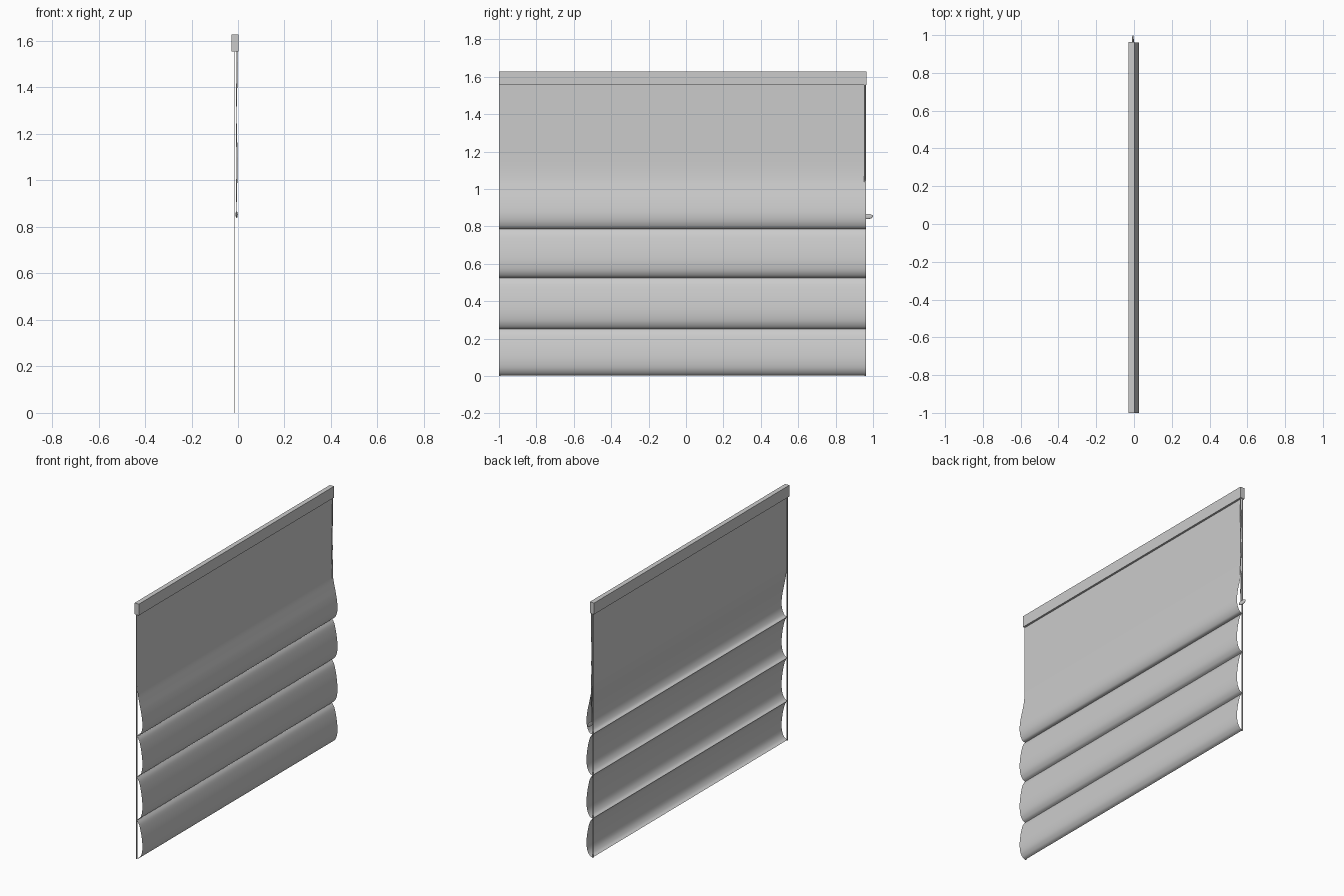
import bpy, bmesh, math

if "Cube" in bpy.data.objects:
    bpy.data.objects.remove(bpy.data.objects["Cube"])

Y0, Y1 = -1.0, 0.964          # blind ends
TOP, RAIL = 1.627, 1.555      # headrail top and bottom
BACK = -0.014                 # plane of the cords and fold lines


def box(name, lo, hi):
    bpy.ops.mesh.primitive_cube_add(size=1, location=[(a + b) / 2 for a, b in zip(lo, hi)])
    ob = bpy.context.object
    ob.name = name
    ob.scale = [b - a for a, b in zip(lo, hi)]
    bpy.ops.object.transform_apply(location=False, rotation=False, scale=True)
    return ob


def spline(pts, steps=6):
    # Catmull-Rom smoothing of a 2D profile
    out = []
    for i in range(len(pts) - 1):
        p = [pts[max(i - 1, 0)], pts[i], pts[i + 1], pts[min(i + 2, len(pts) - 1)]]
        for s in range(steps):
            t = s / steps
            out.append([0.5 * (2 * b + (c - a) * t + (2 * a - 5 * b + 4 * c - d) * t * t
                               + (3 * b - a - 3 * c + d) * t ** 3) for a, b, c, d in zip(*p)])
    return out + [list(pts[-1])]


# headrail
box("headrail", (-0.028, Y0, RAIL), (0.002, Y1, TOP))

# fabric profile: flat upper part easing into the first fold, then three sagging folds
profile = spline([(-0.011, RAIL), (-0.011, 1.3), (-0.011, 1.14), (-0.006, 1.06), (0.005, 1.0),
                  (0.017, 0.945), (0.025, 0.895), (0.027, 0.855), (0.021, 0.82),
                  (0.006, 0.793), (BACK, 0.786)])
fold = [(0, BACK), (0.1, 0.003), (0.27, 0.015), (0.48, 0.024), (0.68, 0.027),
        (0.85, 0.021), (0.96, 0.005), (1, BACK)]
levels = [0.786, 0.525, 0.25, 0.002]
for a, b in zip(levels, levels[1:]):
    profile += spline([(x, a + (b - a) * t) for t, x in fold])[1:]

# fabric sheet
bm = bmesh.new()
rows = [[bm.verts.new((x, y, z)) for y in (Y0, Y1 - 0.002)] for x, z in profile]
for r, s in zip(rows, rows[1:]):
    bm.faces.new((s[0], s[1], r[1], r[0]))
me = bpy.data.meshes.new("fabric")
bm.to_mesh(me)
bm.free()
fabric = bpy.data.objects.new("fabric", me)
bpy.context.collection.objects.link(fabric)
bpy.context.view_layer.objects.active = fabric
fabric.select_set(True)
bpy.ops.object.shade_smooth_by_angle(angle=math.radians(35))

# lift cords at both ends
for name, y in (("lift_cord_near", Y0 + 0.004), ("lift_cord_far", Y1 - 0.006)):
    box(name, (BACK - 0.003, y - 0.004, 0), (BACK, y + 0.004, RAIL))

# looped pull cord
for k, dy in enumerate((-0.003, 0.003)):
    cu = bpy.data.curves.new("pull_cord", "CURVE")
    cu.dimensions = "3D"
    cu.bevel_depth = 0.0018
    cu.bevel_resolution = 1
    sp = cu.splines.new("POLY")
    n = 12
    sp.points.add(n)
    for i in range(n + 1):
        sp.points[i].co = (-0.006 + 0.002 * math.sin(i * 0.9 + k), 0.957 + dy,
                           RAIL - (RAIL - 0.85) * i / n, 1)
    bpy.context.collection.objects.link(bpy.data.objects.new("pull_cord", cu))

# cord cleat
bpy.ops.mesh.primitive_uv_sphere_add(segments=16, ring_count=10, radius=1,
                                     location=(-0.006, 0.97, 0.853))
cleat = bpy.context.object
cleat.name = "cord_cleat"
cleat.scale = (0.005, 0.03, 0.014)
bpy.ops.object.shade_smooth()
